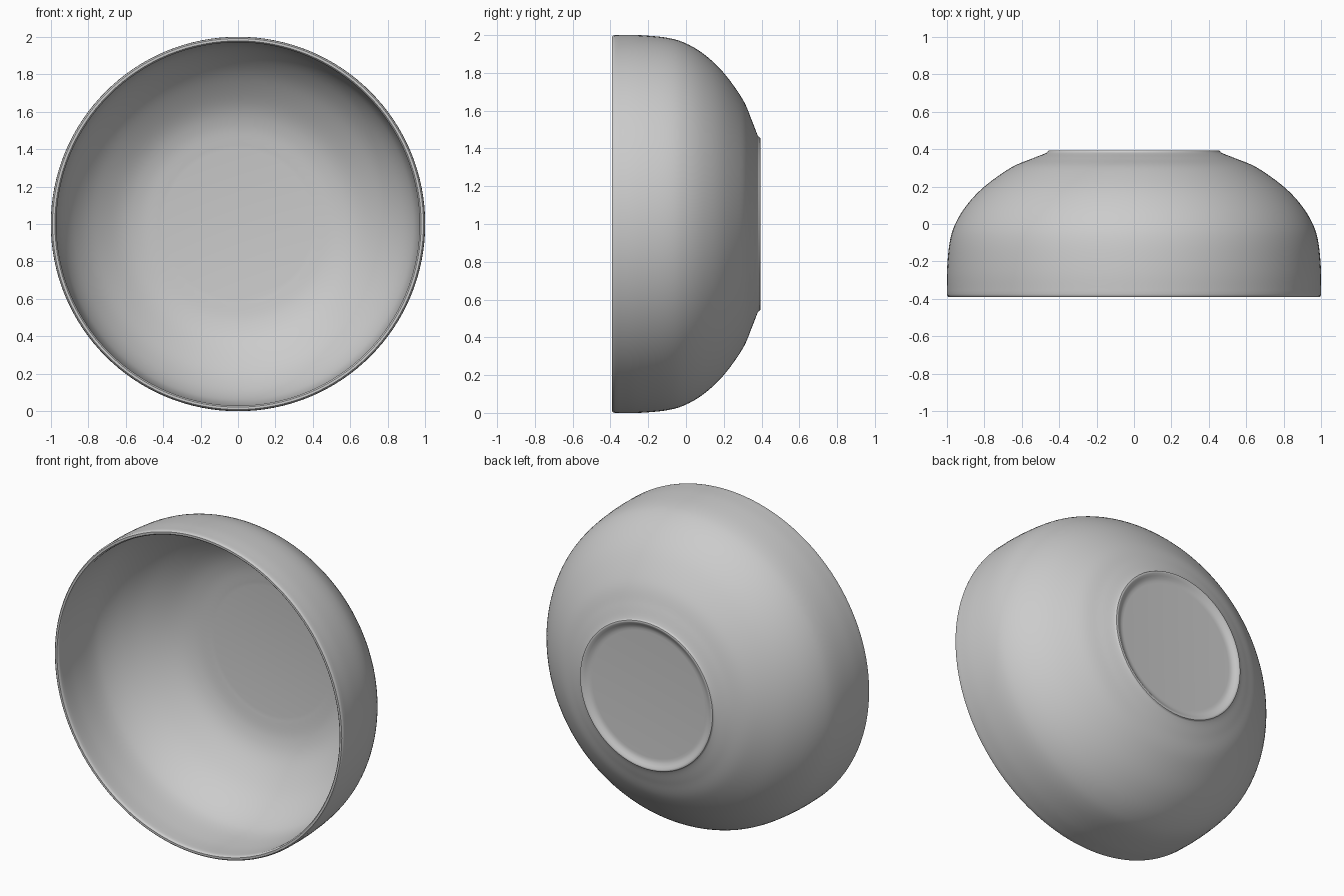
import bpy, bmesh, math
from mathutils import Vector

if "Cube" in bpy.data.objects:
    bpy.data.objects.remove(bpy.data.objects["Cube"])

SEGMENTS = 128


def smooth_path(points, steps=6):
    """Catmull-Rom curve through the (radius, y) points."""
    p = [Vector(q) for q in points]
    p = [2 * p[0] - p[1]] + p + [2 * p[-1] - p[-2]]
    out = []
    for a, b, c, d in zip(p, p[1:], p[2:], p[3:]):
        for i in range(steps):
            t = i / steps
            out.append(0.5 * (2 * b + (c - a) * t + (2 * a - 5 * b + 4 * c - d) * t ** 2
                              + (3 * b - a - 3 * c + d) * t ** 3))
    return out + [p[-2]]


# Outer wall, from the rim back to the foot
outer = smooth_path([(1.0, -0.375), (1.0, -0.25), (0.986, -0.1), (0.956, 0.0), (0.895, 0.1),
                     (0.80, 0.2), (0.66, 0.3), (0.55, 0.348), (0.485, 0.373), (0.463, 0.383)])
# Foot ring and its shallow recess
foot = [Vector(q) for q in [(0.461, 0.387), (0.458, 0.392), (0.452, 0.394), (0.445, 0.392),
                            (0.432, 0.383), (0.418, 0.375), (0.405, 0.371), (0.39, 0.37), (0, 0.37)]]
# Inner wall, from the flat floor out to the rim
inner = [Vector((0, 0.34))] + smooth_path(
    [(0.40, 0.34), (0.53, 0.321), (0.645, 0.275), (0.78, 0.178), (0.87, 0.083), (0.929, -0.012),
     (0.958, -0.105), (0.971, -0.25), (0.971, -0.375)])
# Rounded lip
lip = [Vector(q) for q in [(0.973, -0.385), (0.979, -0.391), (0.992, -0.391), (0.998, -0.385)]]

profile = outer + foot + inner + lip
profile.append(profile[0].copy())

# Spin the profile around the y axis through z = 1
bm = bmesh.new()
verts = [bm.verts.new((r, y, 1.0)) for r, y in profile]
edges = [bm.edges.new(pair) for pair in zip(verts, verts[1:])
         if pair[0].co.x > 1e-6 or pair[1].co.x > 1e-6]
bmesh.ops.spin(bm, geom=verts + edges, cent=(0, 0, 1), axis=(0, 1, 0),
               angle=math.tau, steps=SEGMENTS)
bmesh.ops.remove_doubles(bm, verts=bm.verts, dist=0.0001)
bmesh.ops.recalc_face_normals(bm, faces=bm.faces)
mesh = bpy.data.meshes.new("bowl")
bm.to_mesh(mesh)
bm.free()
bowl = bpy.data.objects.new("bowl", mesh)
bpy.context.collection.objects.link(bowl)

bpy.context.view_layer.objects.active = bowl
bowl.select_set(True)
bpy.ops.object.shade_smooth_by_angle(angle=math.radians(40))
